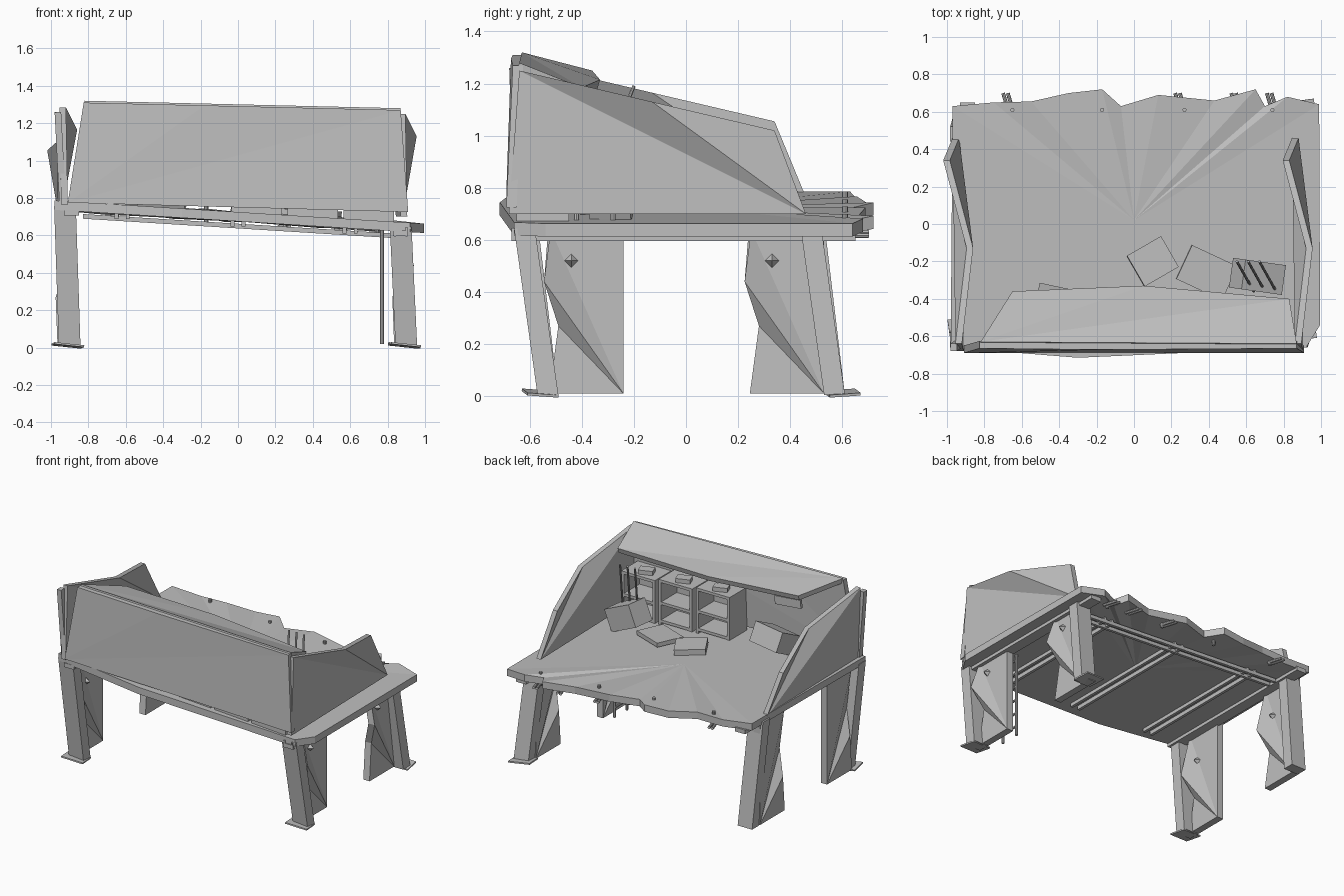
import bpy, bmesh, math
from mathutils import Vector, Matrix, Euler

old = bpy.data.objects.get("Cube")
if old:
    bpy.data.objects.remove(old, do_unlink=True)

grey = bpy.data.materials.new("plain_grey")
grey.use_nodes = True
grey.diffuse_color = (0.52, 0.52, 0.52, 1)
grey.node_tree.nodes["Principled BSDF"].inputs["Base Color"].default_value = grey.diffuse_color


def finish(name, bm):
    bmesh.ops.recalc_face_normals(bm, faces=bm.faces)
    mesh = bpy.data.meshes.new(name)
    bm.to_mesh(mesh)
    bm.free()
    mesh.materials.append(grey)
    obj = bpy.data.objects.new(name, mesh)
    bpy.context.scene.collection.objects.link(obj)
    return obj


def sheet(name, ring, offset, hub=None):
    """Thick folded sheet: fan of triangles from a hub (or the first point)."""
    bm = bmesh.new()
    n = len(ring)
    layers = []
    for shift in (Vector(), Vector(offset)):
        vs = [bm.verts.new(Vector(p) + shift) for p in ring]
        if hub:
            c = bm.verts.new(Vector(hub) + shift)
            for i in range(n):
                bm.faces.new((c, vs[i], vs[(i + 1) % n]))
        else:
            for i in range(1, n - 1):
                bm.faces.new((vs[0], vs[i], vs[i + 1]))
        layers.append(vs)
    a, b = layers
    for i in range(n):
        j = (i + 1) % n
        bm.faces.new((a[i], a[j], b[j], b[i]))
    return finish(name, bm)


def box(name, centre, size, rot=(0, 0, 0)):
    bm = bmesh.new()
    turn = Euler([math.radians(r) for r in rot]).to_matrix().to_4x4()
    bmesh.ops.create_cube(bm, size=1, matrix=Matrix.Translation(centre) @ turn @ Matrix.Diagonal((*size, 1)))
    return finish(name, bm)


def rod(name, p, q, r=0.008):
    p, q = Vector(p), Vector(q)
    d = q - p
    bm = bmesh.new()
    m = Matrix.Translation((p + q) / 2) @ d.to_track_quat('Z', 'Y').to_matrix().to_4x4()
    bmesh.ops.create_cone(bm, cap_ends=True, segments=8, radius1=r, radius2=r, depth=d.length, matrix=m)
    return finish(name, bm)


def top(x):
    """Height of the sloping table top."""
    return 0.725 - 0.0625 * x


# Table top with a ragged back edge
outline = [(-0.97, 0.63), (-0.75, 0.65), (-0.55, 0.655), (-0.35, 0.70), (-0.17, 0.72), (-0.07, 0.63),
           (0.13, 0.69), (0.43, 0.66), (0.65, 0.72), (0.70, 0.63), (0.82, 0.68), (0.99, 0.64),
           (0.995, -0.54), (0.92, -0.66), (-0.3, -0.715), (-0.98, -0.66)]
ring = [(x, y, top(x) + (0.008 * (-1) ** i if 0 < i < 11 else 0)) for i, (x, y) in enumerate(outline)]
sheet("table_top", ring, (0, 0, -0.05), (0, 0.02, top(0)))

# Rails below the top
tilt = math.degrees(math.atan(0.0625))
for x in (-0.62, 0, 0.6):
    for dx in (-0.03, 0.03):
        box("cross_rail", (x + dx, -0.07, top(x) - 0.062), (0.02, 1.06, 0.03))
for y in (0.39, 0.45):
    box("long_rail", (0, y, top(0) - 0.075), (1.66, 0.02, 0.025), (0, tilt, 0))
for x in (-0.89, 0.87):
    box("side_beam", (x, -0.01, top(x) - 0.06), (0.08, 1.32, 0.03))

# Leaning legs, folded brace panels and foot plates
for side, x in (("right", -0.9), ("left", 0.9)):
    h = top(x) - 0.03
    for end, y0, y1 in (("front", -0.62, -0.53), ("back", 0.48, 0.57)):
        dx = -0.025 if side == "right" else -0.03
        foot = [(x + sx * 0.058, y1 + sy * 0.04, 0.005) for sx, sy in ((-1, -1), (1, -1), (1, 1), (-1, 1))]
        sheet(end + "_" + side + "_leg", foot, (dx, y0 - y1, h))
        dy = -0.77 if end == "front" else 0
        px = x - 0.04
        fold = [(0.53, 0.01, 0), (0.53, h, 0), (0.25, h, 0), (0.225, 0.44, 0.055),
                (0.28, 0.27, -0.01), (0.245, 0.01, 0)]
        sheet(end + "_" + side + "_brace", [(px + 0.025 + b, y + dy, z) for y, z, b in fold], (-0.05, 0, 0))
        bm = bmesh.new()
        m = Matrix.Translation((px + 0.04, 0.33 + dy, 0.52)) @ Matrix.Rotation(math.pi / 2, 4, 'Y')
        bmesh.ops.create_cone(bm, cap_ends=True, segments=4, radius1=0.03, radius2=0, depth=0.04, matrix=m)
        finish("brace_spike", bm)
        if end == "front" or side == "left":
            out = -1 if end == "front" else 1
            box(end + "_" + side + "_foot", (x - 0.01, y1 + out * 0.03, 0.012), (0.16, 0.12, 0.01),
                (4 * out, 6, 8))

# Bracket letter-free clamp on the front left leg
for dx in (-0.03, 0.03):
    box("leg_clamp", (0.87 + dx, -0.66, 0.62), (0.01, 0.02, 0.05))
box("leg_clamp_bar", (0.87, -0.66, 0.62), (0.06, 0.02, 0.01))

# Front wall
sheet("front_wall", [(-0.91, -0.69, 0.775), (-0.825, -0.665, 1.31), (-0.18, -0.672, 1.295),
                     (0.87, -0.665, 1.27), (0.91, -0.69, 0.725)], (0, 0.04, 0))

# Sloping roof
sheet("roof", [(-0.82, -0.63, 1.32), (0.87, -0.64, 1.28), (0.83, -0.40, 1.185),
               (0.05, -0.33, 1.215), (-0.65, -0.36, 1.25)], (0, -0.01, -0.035))
box("roof_hanger", (-0.55, -0.39, 1.17), (0.2, 0.02, 0.06), (0, 3, 4))

# Folded side walls, the same sheet on both sides
profile = [(0.46, 0.0, -0.025), (0.34, 0.30, -0.075), (-0.13, 0.41, 0.05),
           (-0.64, 0.53, -0.01), (-0.68, 0.0, 0.0)]
for name, x, base in (("right_side_wall", -0.91, 0.765), ("left_side_wall", 0.905, 0.70)):
    thick = 0.035
    lift = -0.01 if x < 0 else 0.02
    sheet(name, [(x + b, y, base + (z + lift if z else 0)) for y, z, b in profile], (-thick, 0, 0))
box("right_corner_post", (-0.95, -0.65, 1.01), (0.035, 0.04, 0.5), (2, -3, 0))

# Open shelf units along the front wall
for i in range(3):
    x = 0.10 + 0.3 * i
    z = top(x) - 0.01
    y, w, d, h = -0.55, 0.25, 0.2, 0.32
    for sx in (-1, 1):
        box("shelf_side", (x + sx * w / 2, y, z + h / 2), (0.02, d, h))
    for k in (0.03, h / 2, h):
        box("shelf_board", (x, y, z + k), (w + 0.02, d, 0.02))
    box("shelf_back", (x, y - d / 2 + 0.01, z + h / 2), (w, 0.02, h))
    box("shelf_top_block", (x - 0.02, y + 0.03, z + h + 0.025), (0.1, 0.07, 0.03), (0, 0, 20))

# Loose plates and boxes on the table
box("loose_plate", (0.1, -0.2, top(0.1) + 0.025), (0.21, 0.19, 0.04), (0, tilt, 30))
box("loose_plate", (0.39, -0.26, top(0.39) + 0.02), (0.27, 0.2, 0.03), (0, tilt, -25))
box("fallen_box", (-0.40, -0.45, top(-0.4) + 0.09), (0.26, 0.18, 0.14), (25, 0, -12))
box("tool_crate", (0.66, -0.28, top(0.66) + 0.11), (0.24, 0.16, 0.16), (0, 25, -8))
for i in range(3):
    x = 0.55 + 0.06 * i
    rod("crate_rod", (x + 0.09, -0.36, 0.80), (x, -0.20, 1.19), 0.007)

# Bolts and pegs along the back edge
for x in (-0.65, -0.17, 0.27, 0.74):
    rod("edge_bolt", (x, 0.61, top(x) - 0.08), (x, 0.61, top(x) + 0.02), 0.011)
for x in (-0.67, 0.25, 0.55, 0.74):
    for dx in (0, 0.025):
        rod("edge_peg", (x + dx, 0.6, top(x) - 0.062), (x + dx - 0.03, 0.7, top(x) - 0.062), 0.01)

# Ladder by the front left leg
for y in (-0.42, -0.28):
    rod("ladder_rail", (0.77, y, 0.02), (0.77, y, 0.70), 0.01)
for i in range(6):
    z = 0.09 + 0.1 * i
    rod("ladder_rung", (0.77, -0.42, z), (0.77, -0.28, z))
